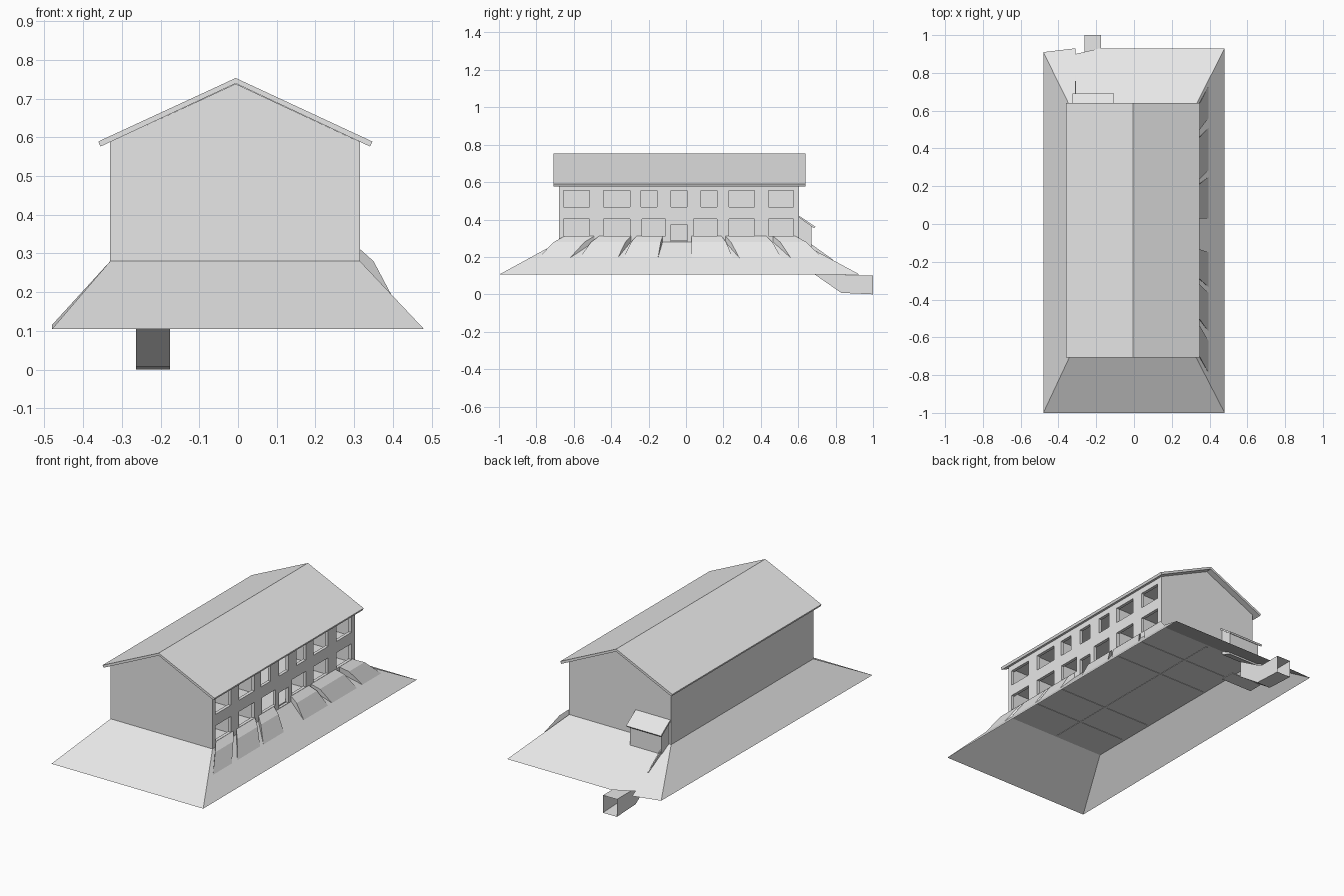
import bpy, bmesh

if "Cube" in bpy.data.objects:
    bpy.data.objects.remove(bpy.data.objects["Cube"])

grey = bpy.data.materials.new("plain_grey")
grey.diffuse_color = (0.8, 0.8, 0.8, 1)
grey.use_nodes = True
grey.node_tree.nodes["Principled BSDF"].inputs["Base Color"].default_value = grey.diffuse_color


def make(name, polys, thick=0, offset=-1):
    """Object from a list of polygons, optionally given a thickness."""
    bm = bmesh.new()
    for p in polys:
        bm.faces.new([bm.verts.new(c) for c in p])
    bmesh.ops.remove_doubles(bm, verts=bm.verts, dist=0.0004)
    me = bpy.data.meshes.new(name)
    bm.to_mesh(me)
    bm.free()
    me.materials.append(grey)
    ob = bpy.data.objects.new(name, me)
    bpy.context.collection.objects.link(ob)
    if thick:
        m = ob.modifiers.new("thickness", 'SOLIDIFY')
        m.thickness, m.offset = thick, offset
    return ob


def prism(name, profile, a, b, axis):
    """Closed profile swept along x (profile is y,z) or y (profile is x,z)."""
    def at(t):
        return [(t, u, v) if axis == 'x' else (u, t, v) for u, v in profile]
    p, q = at(a), at(b)
    n = len(p)
    ob = make(name, [p, q[::-1]] + [[p[i], q[i], q[(i + 1) % n], p[(i + 1) % n]]
                                    for i in range(n)])
    bm = bmesh.new()
    bm.from_mesh(ob.data)
    bmesh.ops.recalc_face_normals(bm, faces=bm.faces)
    bm.to_mesh(ob.data)
    bm.free()
    return ob


def box(name, x0, x1, y0, y1, z0, z1):
    return prism(name, [(y0, z0), (y1, z0), (y1, z1), (y0, z1)], x0, x1, 'x')


# Main dimensions
L, R, F, B = -0.33, 0.315, -0.68, 0.605
FLOOR, EAVE, RIDGE, MID, LOW = 0.28, 0.588, 0.738, -0.006, 0.105

# Gable walls and plain left wall
gable = [(L, FLOOR), (R, FLOOR), (R, EAVE), (MID, RIDGE), (L, EAVE)]
make("front_wall", [[(x, F, z) for x, z in gable]], 0.015)
make("back_wall", [[(x, B, z) for x, z in gable[::-1]]], 0.015)
make("left_wall", [[(L, B, FLOOR), (L, F, FLOOR), (L, F, EAVE), (L, B, EAVE)]], 0.015)

# Right wall: a grid of panels with the openings left out
wide = [(-0.655, -0.515), (-0.44, -0.30), (0.23, 0.365), (0.44, 0.575)]
upper = wide + [(-0.24, -0.155), (-0.08, 0.005), (0.08, 0.165)]
lower = wide + [(-0.235, -0.11), (0.04, 0.165)]
holes = [(a, b, 0.467, 0.556) for a, b in upper]
holes += [(a, b, 0.312, 0.402) for a, b in lower]
holes += [(-0.08, 0.005, 0.282, 0.372)]
ys = sorted({F, B} | {v for h in holes for v in h[:2]})
zs = sorted({FLOOR, EAVE} | {v for h in holes for v in h[2:]})
panels = []
for y0, y1 in zip(ys, ys[1:]):
    for z0, z1 in zip(zs, zs[1:]):
        cy, cz = (y0 + y1) / 2, (z0 + z1) / 2
        if not any(a < cy < b and c < cz < d for a, b, c, d in holes):
            panels.append([(R, y0, z0), (R, y1, z0), (R, y1, z1), (R, y0, z1)])
make("window_wall", panels, 0.018)

# Roof: folded slab
prism("roof", [(-0.355, 0.576), (MID, 0.739), (0.341, 0.576), (0.347, 0.589),
               (MID, 0.753), (-0.361, 0.589)], -0.708, 0.64, 'y')

# Floors and inner partitions
e = 0.015
for name, z in (("ground_floor", FLOOR), ("upper_floor", 0.43), ("attic_floor", 0.575)):
    box(name, L + e, R - e, F + e, B - e, z, z + 0.008)
for i, y in enumerate((-0.477, -0.27, 0.2, 0.4)):
    box(f"cross_partition_{i}", L + e, R - 0.018, y - 0.005, y + 0.005, 0.278, 0.575)
box("long_partition", -0.025, -0.015, F + e, B - e, 0.278, 0.575)

# Sloping earth bank, open underneath
def bank_z(y):
    return FLOOR - (y - B) * (FLOOR - LOW) / (0.93 - B)


X = 0.48
back_edge = [(-X, 0.91), (-0.31, 0.93), (-0.31, 0.90), (-0.18, 0.93), (X, 0.93)]
make("earth_bank", [
    [(-X, -1, LOW), (X, -1, LOW), (R, F, FLOOR), (L, F, FLOOR)],
    [(X, -1, LOW), (X, 0.93, LOW), (R, B, FLOOR), (R, F, FLOOR)],
    [(-X, 0.91, bank_z(0.91)), (-X, -1, LOW), (L, F, FLOOR), (L, B, FLOOR)],
    [(L, B, FLOOR), (R, B, FLOOR)] + [(x, y, bank_z(y)) for x, y in back_edge[::-1]],
])

# Raised planting beds below the ground floor windows, fanning outwards
beds = [(-0.65, -0.49, -0.79, -0.62), (-0.465, -0.295, -0.57, -0.365),
        (-0.265, -0.125, -0.335, -0.15), (0.03, 0.19, 0.03, 0.25),
        (0.21, 0.43, 0.285, 0.51), (0.465, 0.585, 0.56, 0.73)]
for i, (a, b, c, d) in enumerate(beds):
    def ends(t, x, z):
        return (x, a + (c - a) * t, z), (x, b + (d - b) * t, z)
    t0, t1 = ends(0, R, 0.311)
    m0, m1 = ends(0.4, 0.35, 0.28)
    e0, e1 = ends(1, 0.395, 0.195)
    w0, w1 = ends(0, R, FLOOR)
    make(f"planting_bed_{i}", [[t0, m0, m1, t1], [m0, e0, e1, m1],
                               [t0, w0, e0, m0], [t1, m1, e1, w1]])

# Rear porch with lean-to roof and a low kerb down the bank
prism("porch", [(B, 0.26), (0.67, 0.235), (0.67, 0.365), (B, 0.41)], -0.315, -0.115, 'x')
prism("porch_roof", [(B, 0.41), (0.685, 0.353), (0.692, 0.361), (B, 0.42)],
      -0.325, -0.105, 'x')
prism("porch_kerb", [(0.66, 0.24), (0.785, 0.178), (0.785, 0.186), (0.66, 0.275)],
      -0.312, -0.306, 'x')

# Underground passage leading out at the back, open at its end
A, C = -0.263, -0.175
side = [(0.69, 0.105), (0.83, 0.008), (1.0, 0.0), (1.0, 0.1), (0.86, 0.1), (0.69, 0.2)]
parts = [[(A, y, z) for y, z in side[::-1]], [(C, y, z) for y, z in side]]
for i in (0, 1, 3):
    (y0, z0), (y1, z1) = side[i], side[i + 1]
    parts.append([(A, y0, z0), (A, y1, z1), (C, y1, z1), (C, y0, z0)])
make("passage", parts)
box("passage_landing", -0.315, -0.115, B, 0.69, 0.106, 0.112)
